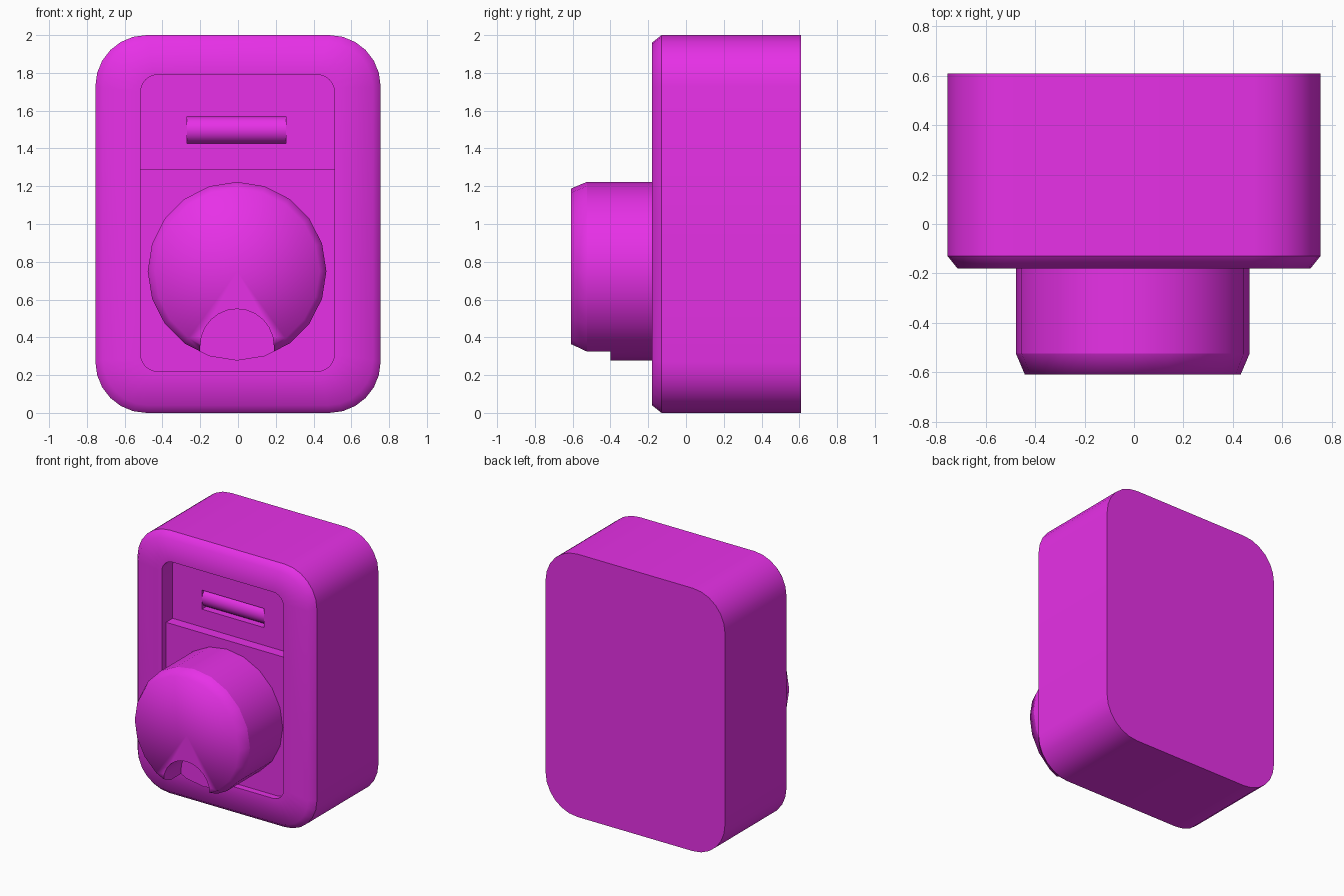
import bpy, bmesh
from math import sin, cos, pi, radians

cube = bpy.data.objects.get("Cube")
if cube:
    bpy.data.objects.remove(cube)

COLOR = (0.8, 0.03, 0.8, 1)
mat = bpy.data.materials.new("magenta")
mat.use_nodes = True
mat.diffuse_color = COLOR
mat.node_tree.nodes["Principled BSDF"].inputs["Base Color"].default_value = COLOR


def rounded_rect(x0, x1, z0, z1, r_bottom, r_top, steps=6):
    """Outline points in the x-z plane, with the same count for any size."""
    points = []
    for i, (sx, sz) in enumerate([(1, 1), (-1, 1), (-1, -1), (1, -1)]):
        r = r_top if sz > 0 else r_bottom
        cx = x1 - r if sx > 0 else x0 + r
        cz = z1 - r if sz > 0 else z0 + r
        for k in range(steps + 1):
            a = (i + k / steps) * pi / 2
            points.append((cx + r * cos(a), cz + r * sin(a)))
    return points


def circle(cx, cz, r, sides):
    return [(cx + r * cos(2 * pi * k / sides), cz + r * sin(2 * pi * k / sides))
            for k in range(sides)]


def loft(name, sections, hub=None):
    """Skin a stack of (y, outline) sections; hub fans the last cap."""
    bm = bmesh.new()
    rings = [[bm.verts.new((x, y, z)) for x, z in pts] for y, pts in sections]
    n = len(rings[0])
    for a, b in zip(rings, rings[1:]):
        for i in range(n):
            j = (i + 1) % n
            bm.faces.new((a[i], a[j], b[j], b[i]))
    bm.faces.new(rings[0])
    if hub:
        tip = bm.verts.new(hub)
        for i in range(n):
            bm.faces.new((rings[-1][i], rings[-1][(i + 1) % n], tip))
    else:
        bm.faces.new(rings[-1])
    bmesh.ops.remove_doubles(bm, verts=bm.verts, dist=1e-5)
    bmesh.ops.recalc_face_normals(bm, faces=bm.faces)
    mesh = bpy.data.meshes.new(name)
    bm.to_mesh(mesh)
    bm.free()
    obj = bpy.data.objects.new(name, mesh)
    bpy.context.collection.objects.link(obj)
    mesh.materials.append(mat)
    return obj


def cut(obj, cutter):
    mod = obj.modifiers.new("cut", "BOOLEAN")
    mod.operation, mod.solver, mod.object = "DIFFERENCE", "EXACT", cutter
    bpy.context.view_layer.objects.active = obj
    bpy.ops.object.modifier_apply(modifier=mod.name)
    bpy.data.objects.remove(cutter)


def finish(obj, soft=lambda v: False):
    """Smooth shading, with creases kept except where both ends are soft."""
    bm = bmesh.new()
    bm.from_mesh(obj.data)
    for f in bm.faces:
        f.smooth = True
    for e in bm.edges:
        crease = e.calc_face_angle(0) > radians(20)
        e.smooth = not crease or all(soft(v.co) for v in e.verts)
    bm.to_mesh(obj.data)
    bm.free()


# Housing with a softened front border and a recessed face
outer = rounded_rect(-0.755, 0.755, 0, 2, 0.27, 0.27)
lip = rounded_rect(-0.715, 0.715, 0.04, 1.96, 0.24, 0.24)
rim = rounded_rect(-0.515, 0.51, 0.22, 1.79, 0.09, 0.09)
FLOOR = -0.05
housing = loft("housing", [(0.61, outer), (-0.13, outer), (-0.18, lip),
                           (-0.18, rim), (FLOOR, rim)])

# Slot in the upper recess
slot = rounded_rect(-0.27, 0.255, 1.425, 1.57, 0, 0)
cut(housing, loft("slot_cutter", [(FLOOR - 0.03, slot), (0.06, slot)]))
finish(housing, lambda v: v.y < -0.17 and
       (abs(v.x) > 0.53 or v.z < 0.21 or v.z > 1.8))

# Roller lying in the slot
bpy.ops.mesh.primitive_cylinder_add(vertices=24, radius=0.073, depth=0.525,
                                    location=(-0.0075, 0.025, 1.4975),
                                    rotation=(0, pi / 2, 0))
roller = bpy.context.object
roller.name = "slot_roller"
roller.data.materials.append(mat)
finish(roller)

# Raised lower panel inside the recess
panel = rounded_rect(-0.515, 0.51, 0.22, 1.29, 0.09, 0)
finish(loft("lower_panel", [(FLOOR + 0.01, panel), (-0.13, panel)]))

# Round knob with a tapered front edge
KX, KZ = -0.005, 0.75
knob_side = circle(KX, KZ, 0.473, 20)
knob_face = circle(KX, KZ, 0.437, 20)
knob = loft("knob", [(-0.12, knob_side), (-0.525, knob_side),
                     (-0.61, knob_face)], hub=(KX, -0.61, KZ))

# Arched notch in the lower knob face
arch = rounded_rect(KX - 0.195, KX + 0.195, 0.1, 0.55, 0, 0.195)
cut(knob, loft("notch_cutter", [(-0.4, arch), (-0.7, arch)]))
finish(knob, lambda v: v.y < -0.6 and
       (v.x - KX) ** 2 + (v.z - KZ) ** 2 > 0.43 ** 2)
